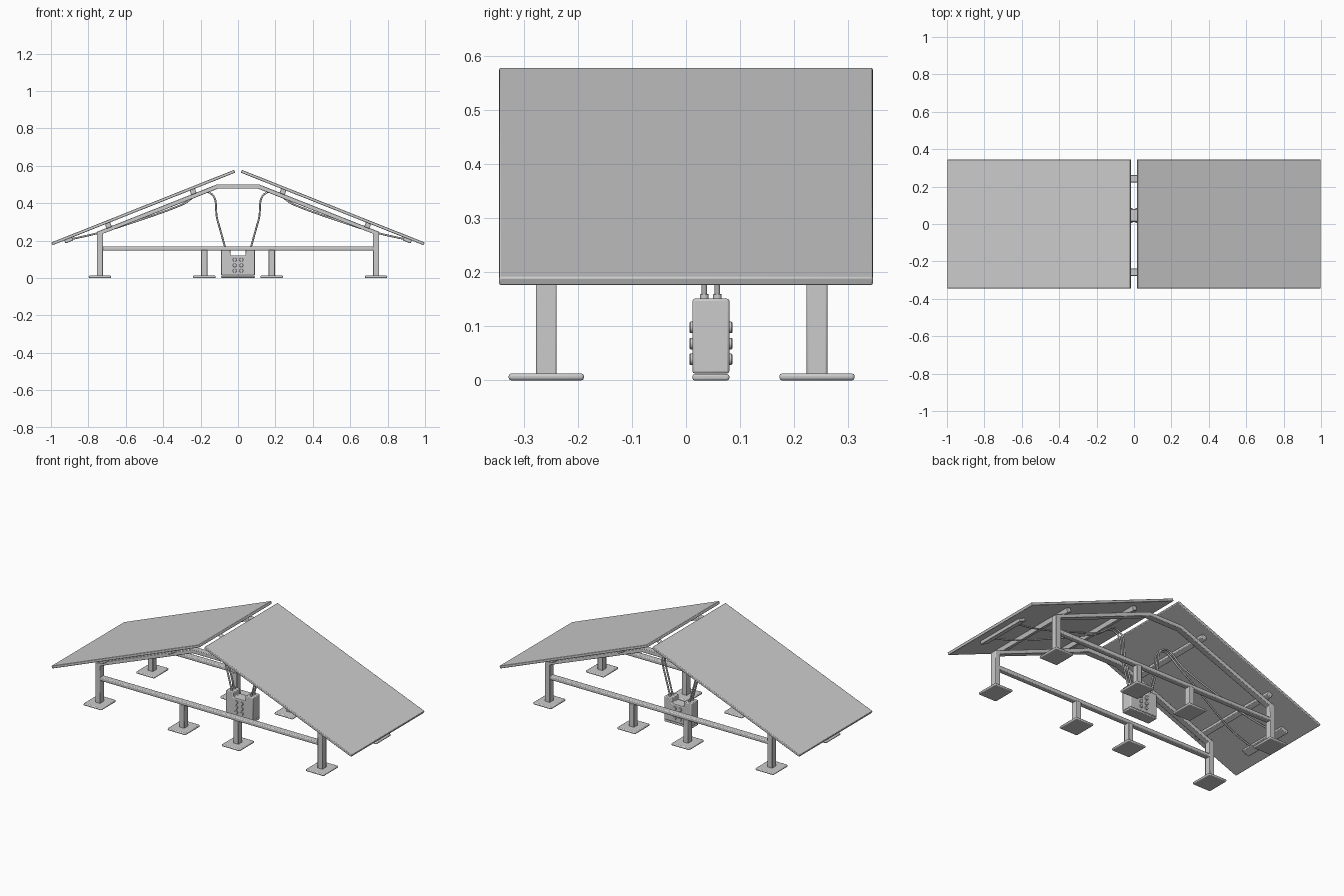
import bpy, bmesh, math
from mathutils import Vector

if "Cube" in bpy.data.objects:
    bpy.data.objects.remove(bpy.data.objects["Cube"])

SLOPE = math.radians(21.66)
FRAME_Y = (-0.258, 0.242)


def finish(ob, bevel=0.0, seg=2):
    if bevel:
        m = ob.modifiers.new("bevel", 'BEVEL')
        m.width, m.segments, m.limit_method = bevel, seg, 'ANGLE'
    bpy.ops.object.select_all(action='DESELECT')
    ob.select_set(True)
    bpy.context.view_layer.objects.active = ob
    bpy.ops.object.shade_smooth_by_angle(angle=math.radians(35))
    return ob


def box(name, loc, size, ry=0.0, bevel=0.003):
    bpy.ops.mesh.primitive_cube_add(size=1, location=loc)
    ob = bpy.context.object
    ob.name = name
    for v in ob.data.vertices:
        v.co = Vector(a * b for a, b in zip(v.co, size))
    ob.rotation_euler.y = ry
    return finish(ob, bevel)


def profile(name, pts, y0, y1, bevel):
    """Extrude an x-z outline along y."""
    bm = bmesh.new()
    face = bm.faces.new([bm.verts.new((x, y0, z)) for x, z in pts])
    ext = bmesh.ops.extrude_face_region(bm, geom=[face])
    verts = [g for g in ext['geom'] if isinstance(g, bmesh.types.BMVert)]
    bmesh.ops.translate(bm, verts=verts, vec=(0, y1 - y0, 0))
    bmesh.ops.recalc_face_normals(bm, faces=bm.faces)
    me = bpy.data.meshes.new(name)
    bm.to_mesh(me)
    bm.free()
    ob = bpy.data.objects.new(name, me)
    bpy.context.collection.objects.link(ob)
    return finish(ob, bevel)


def cylinder(name, loc, r, depth, rx=0.0, n=16):
    bpy.ops.mesh.primitive_cylinder_add(vertices=n, radius=r, depth=depth,
                                        location=loc, rotation=(rx, 0, 0))
    bpy.context.object.name = name
    return finish(bpy.context.object, 0.0015, 1)


def cable(name, pts, r):
    cu = bpy.data.curves.new(name, 'CURVE')
    cu.dimensions = '3D'
    cu.bevel_depth, cu.bevel_resolution, cu.resolution_u = r, 2, 8
    cu.use_fill_caps = True
    sp = cu.splines.new('BEZIER')
    sp.bezier_points.add(len(pts) - 1)
    for bp, p in zip(sp.bezier_points, pts):
        bp.co = p
        bp.handle_left_type = bp.handle_right_type = 'AUTO'
    bpy.context.collection.objects.link(bpy.data.objects.new(name, cu))


def under_panel(x, drop):
    """Point a given distance below the panel's centre plane."""
    return 0.571 - (x - 0.018) * math.tan(SLOPE) - drop / math.cos(SLOPE)


# Portal frames: posts and bent rafters in one outline
half_out = [(0.755, 0.008), (0.755, 0.247), (0.112, 0.501)]
half_in = [(0.107, 0.478), (0.722, 0.237), (0.722, 0.008)]
outline = (half_out[::-1] and [(-x, z) for x, z in half_out] + half_out[::-1]
           + half_in[::-1] + [(-x, z) for x, z in half_in])
for y in FRAME_Y:
    tag = "front" if y < 0 else "back"
    profile(f"{tag}_portal_frame", outline, y - 0.019, y + 0.019, 0.003)
    box(f"{tag}_cross_bar", (0, y, 0.158), (1.46, 0.034, 0.022), bevel=0.005)
    # Inner legs and foot plates
    for x in (-0.18, 0.18):
        box(f"{tag}_inner_leg", (x, y, 0.079), (0.033, 0.038, 0.142))
    for x in (-0.738, -0.18, 0.18, 0.738):
        box(f"{tag}_foot_plate", (x, y, 0.0065), (0.12, 0.139, 0.013), bevel=0.005)

for s, side in ((-1, "left"), (1, "right")):
    # Sloping panel
    box(f"{side}_panel", (s * 0.5065, 0, 0.377), (1.051, 0.69, 0.016), s * SLOPE)
    # Rails between rafters and panel
    for x in (0.24, 0.693):
        box(f"{side}_rail", (s * x, -0.008, under_panel(x, 0.02)),
            (0.03, 0.6, 0.026), s * SLOPE)
    # Junction box near the lower edge
    box(f"{side}_junction_box", (s * 0.905, 0, under_panel(0.905, 0.015)),
        (0.045, 0.32, 0.02), s * SLOPE)
    # Cables from the junction box down to the control unit
    for yo, yi in ((-0.1, 0.034), (0.1, 0.058)):
        cable(f"{side}_cable",
              [(s * 0.905, yo, 0.205), (s * 0.74, yo * 0.8, 0.243),
               (s * 0.55, yo * 0.5 + 0.02, 0.302), (s * 0.30, yi, 0.392),
               (s * 0.155, yi, 0.458), (s * 0.11, yi, 0.31),
               (s * 0.065, yi, 0.15)], 0.005)
        cylinder(f"{side}_cable_gland", (s * 0.065, yi, 0.154), 0.008, 0.012)

# Control unit with a notched top, on a separate base
profile("control_unit", [(-0.09, 0.013), (0.09, 0.013), (0.09, 0.151), (0.04, 0.151),
                         (0.04, 0.12), (-0.04, 0.12), (-0.04, 0.151), (-0.09, 0.151)],
        0.012, 0.080, 0.004)
box("control_unit_base", (0, 0.046, 0.006), (0.18, 0.068, 0.012), bevel=0.004)
# Round sockets on both faces
for y in (0.0115, 0.0805):
    for x in (-0.018, 0.018):
        for z in (0.039, 0.068, 0.098):
            cylinder("socket", (x, y, z), 0.0105, 0.01, math.pi / 2)
